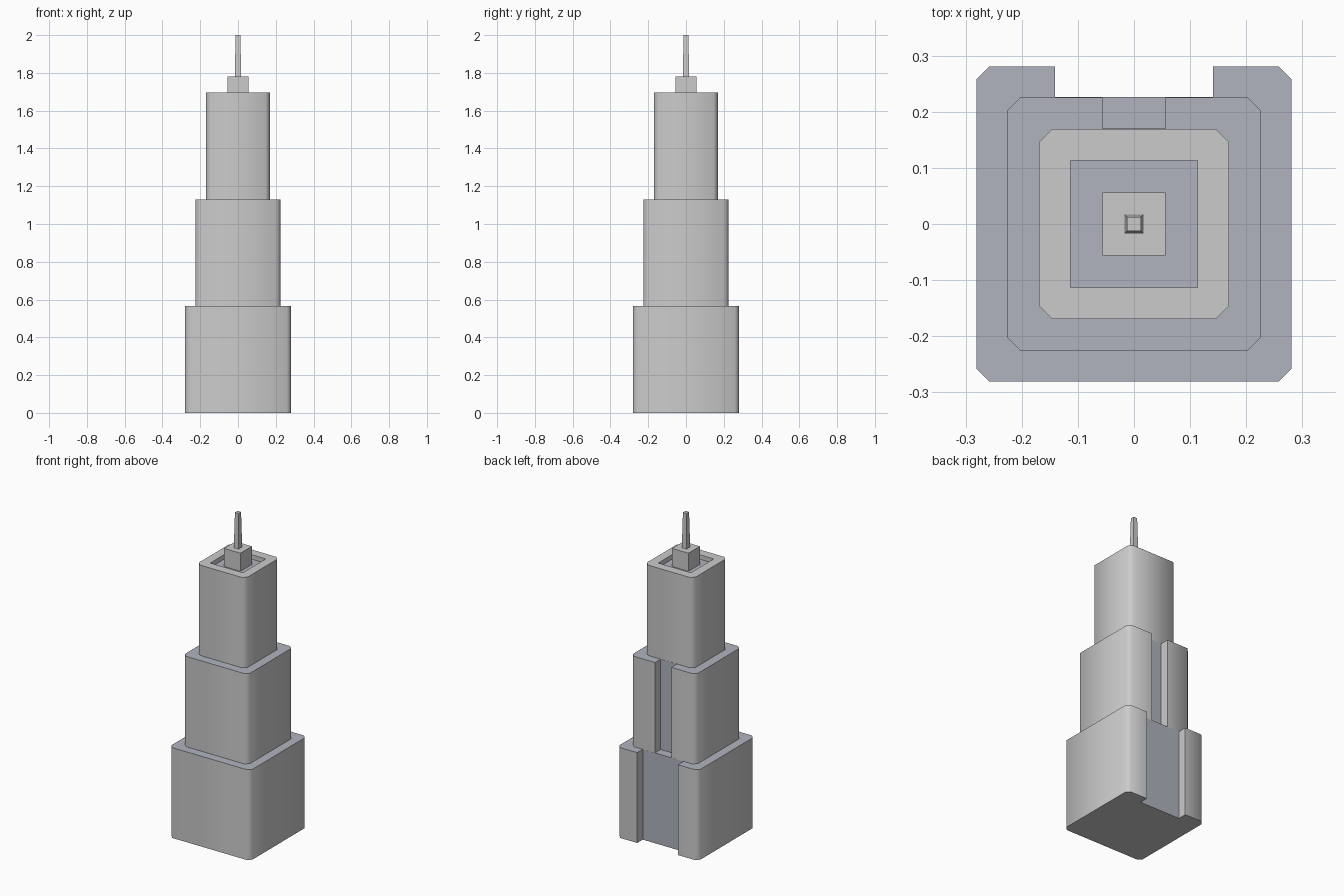
import bpy, bmesh, math

if "Cube" in bpy.data.objects:
    bpy.data.objects.remove(bpy.data.objects["Cube"])

U = 0.0565            # design module
TIER = 0.565          # height of each tier
CH = 0.023            # corner chamfer
CORNERS = [(1, -1), (1, 1), (-1, 1), (-1, -1)]   # counter-clockwise

slate = bpy.data.materials.new("slate")
slate.diffuse_color = (0.44, 0.455, 0.52, 1)
slate.use_nodes = True
slate.node_tree.nodes["Principled BSDF"].inputs["Base Color"].default_value = slate.diffuse_color
grey = bpy.data.materials.new("light_grey")
grey.diffuse_color = (0.8, 0.8, 0.8, 1)
grey.use_nodes = True
grey.node_tree.nodes["Principled BSDF"].inputs["Base Color"].default_value = grey.diffuse_color


def finish(bm, name):
    bmesh.ops.recalc_face_normals(bm, faces=bm.faces)
    mesh = bpy.data.meshes.new(name)
    bm.to_mesh(mesh)
    bm.free()
    obj = bpy.data.objects.new(name, mesh)
    bpy.context.collection.objects.link(obj)
    mesh.materials.append(grey)
    mesh.materials.append(slate)
    bpy.ops.object.select_all(action='DESELECT')
    obj.select_set(True)
    bpy.context.view_layer.objects.active = obj
    bpy.ops.object.shade_smooth_by_angle(angle=math.radians(60))
    return obj


def chamfered_square(s):
    pts = []
    for x, y in CORNERS:
        a, b = (x * s, y * (s - CH)), (x * (s - CH), y * s)
        pts += [b, a] if x * y < 0 else [a, b]
    return pts


def ring(bm, pts, z):
    return [bm.verts.new((x, y, z)) for x, y in pts]


def bridge(bm, a, b):
    n = len(a)
    return [bm.faces.new((a[i], a[(i + 1) % n], b[(i + 1) % n], b[i])) for i in range(n)]


def notched_tier(name, s, notch, back, z0):
    # chamfered block with a full-height slot in the rear face
    pts = chamfered_square(s)
    pts[4:4] = [(notch, s), (notch, back), (-notch, back), (-notch, s)]
    bm = bmesh.new()
    low, high = ring(bm, pts, z0), ring(bm, pts, z0 + TIER)
    walls = bridge(bm, low, high)
    walls[5].material_index = 1          # rear wall of the slot
    bm.faces.new(low)
    bm.faces.new(high).material_index = 1  # terrace
    finish(bm, name)


def top_tier(name, s, inner, z0, depth):
    # chamfered block with a square roof recess
    bm = bmesh.new()
    z1 = z0 + TIER
    low, high = (ring(bm, chamfered_square(s), z) for z in (z0, z1))
    square = [(x * inner, y * inner) for x, y in CORNERS]
    rim, floor = ring(bm, square, z1), ring(bm, square, z1 - depth)
    bridge(bm, low, high)
    bridge(bm, rim, floor)
    bm.faces.new(low)
    bm.faces.new(floor).material_index = 1
    for i in range(4):                   # parapet top
        j = (i + 1) % 4
        bm.faces.new((high[2 * i], high[2 * i + 1], rim[i]))
        bm.faces.new((high[2 * i + 1], high[2 * j], rim[j], rim[i]))
    finish(bm, name)


def square_post(name, s0, s1, z0, z1):
    bm = bmesh.new()
    low, high = (ring(bm, [(x * s, y * s) for x, y in CORNERS], z)
                 for s, z in ((s0, z0), (s1, z1)))
    bridge(bm, low, high)
    bm.faces.new(low)
    bm.faces.new(high)
    finish(bm, name)


# Stepped tower
notched_tier("lower_tier", 0.281, 0.141, 0.226, 0)
notched_tier("middle_tier", 0.2255, U, 0.17, TIER)
top_tier("upper_tier", 0.169, 2 * U, 2 * TIER, U / 2)

# Rooftop
square_post("roof_block", U, U, 3 * TIER - U / 2, 1.78)
square_post("antenna", 0.017, 0.0125, 1.78, 2.0)
